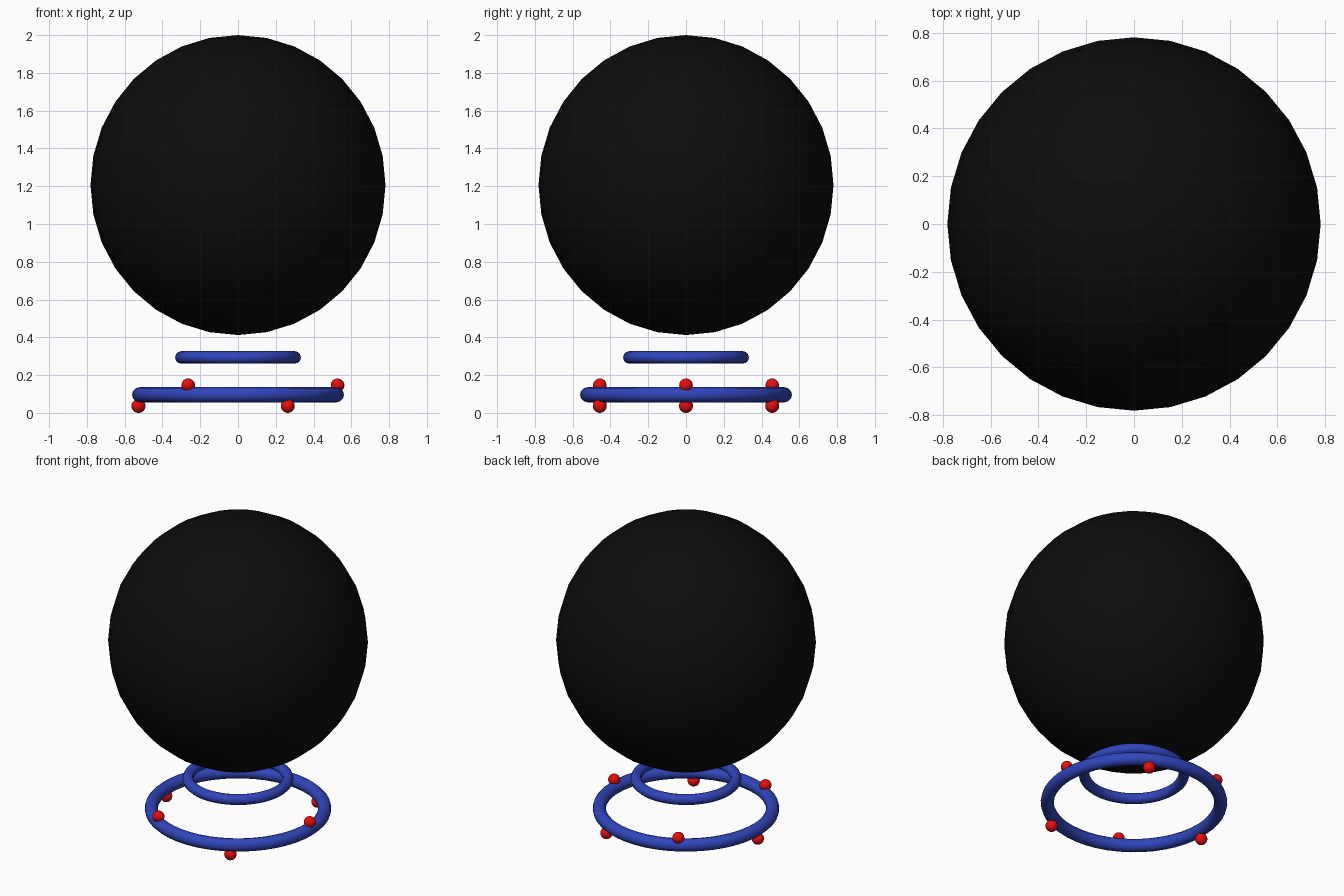
import bpy
from math import radians, cos, sin

if "Cube" in bpy.data.objects:
    bpy.data.objects.remove(bpy.data.objects["Cube"])


def material(name, rgb):
    m = bpy.data.materials.new(name)
    m.diffuse_color = (*rgb, 1.0)
    m.use_nodes = True
    m.node_tree.nodes["Principled BSDF"].inputs["Base Color"].default_value = m.diffuse_color
    return m


black = material("black", (0.004, 0.004, 0.004))
blue = material("blue", (0.03, 0.06, 0.5))
red = material("red", (0.8, 0.004, 0.004))


def finish(name, mat):
    ob = bpy.context.object
    ob.name = name
    ob.data.materials.append(mat)
    bpy.ops.object.shade_smooth()
    return ob


def ball(name, loc, r, mat):
    bpy.ops.mesh.primitive_uv_sphere_add(segments=32, ring_count=16, radius=r, location=loc)
    return finish(name, mat)


def ring(name, z, major, minor):
    bpy.ops.mesh.primitive_torus_add(location=(0, 0, z), major_radius=major,
                                     minor_radius=minor, major_segments=48, minor_segments=12)
    return finish(name, blue)


# Large body, slightly taller than wide
body = ball("body_sphere", (0, 0, 1.206), 0.781, black)
body.scale.z = 0.794 / 0.781

# Floating rings below the body
ring("upper_ring", 0.294, 0.30, 0.033)
ring("lower_ring", 0.096, 0.521, 0.04)

# Small balls alternating above and below the lower ring
for i in range(6):
    a = radians(60 * i)
    z = 0.146 if i % 2 == 0 else 0.037
    ball(f"ring_ball_{i + 1}", (0.527 * cos(a), 0.527 * sin(a), z), 0.036 if i % 2 == 0 else 0.037, red)
